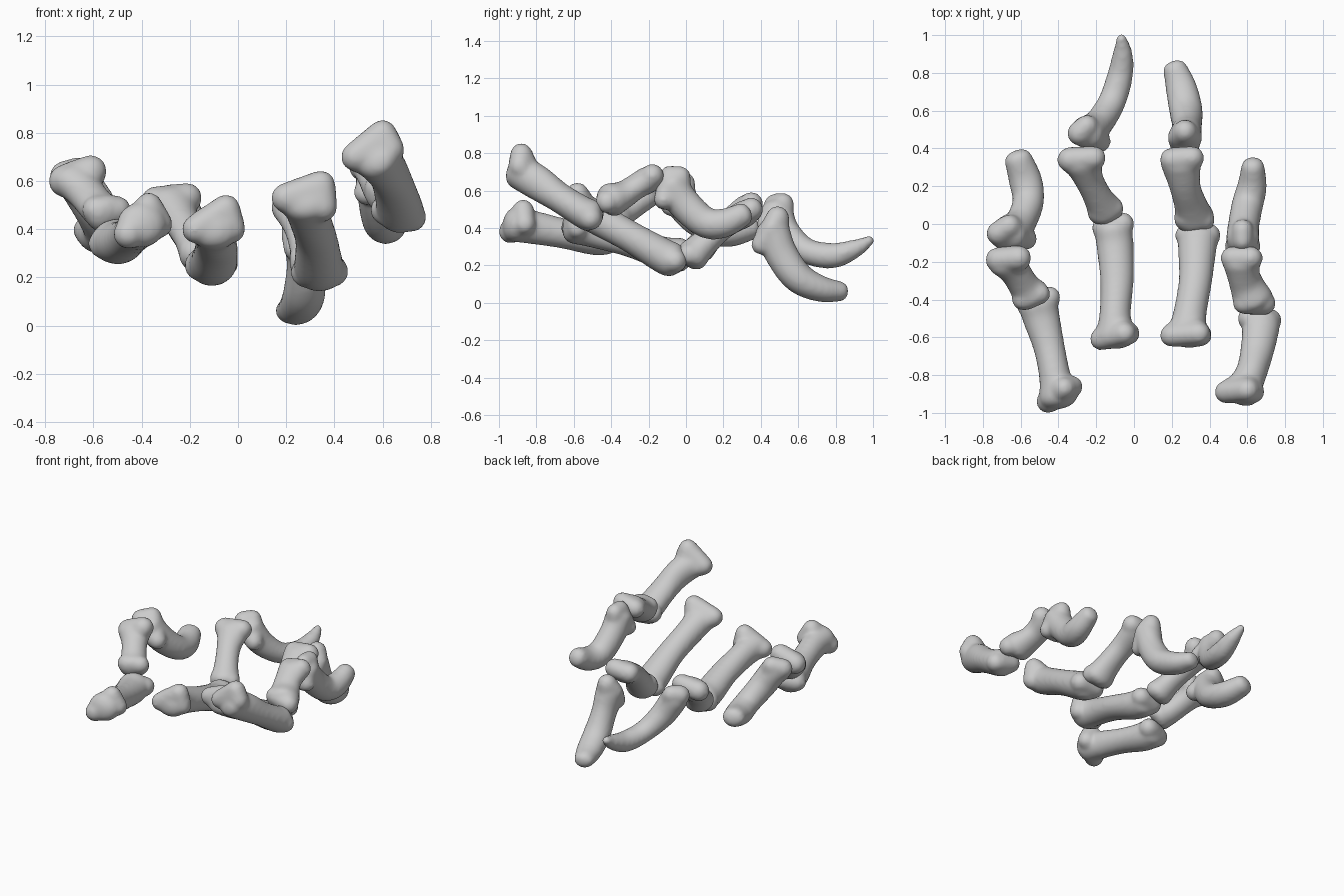
import bpy, bmesh
from math import cos, sin, pi, radians
from mathutils import Vector, Matrix

UP = Vector((0, 0, 1))


def spline(p, steps=6):
    """Catmull-Rom through points of (x, y, z, half width, half height)."""
    p = [Vector(q) for q in p]
    p = [2 * p[0] - p[1]] + p + [2 * p[-1] - p[-2]]
    out = []
    for i in range(1, len(p) - 2):
        a, b, c, d = p[i - 1:i + 3]
        for s in range(steps):
            t = s / steps
            out.append(0.5 * (2 * b + (c - a) * t + (2 * a - 5 * b + 4 * c - d) * t * t
                              + (3 * b - a - 3 * c + d) * t ** 3))
    return out + [p[-2]]


def add_joint_end(bm, balls):
    """Convex hull around balls (x, y, z, radius): a flared bone end."""
    hb = bmesh.new()
    for x, y, z, r in balls:
        bmesh.ops.create_uvsphere(hb, u_segments=14, v_segments=8, radius=r,
                                  matrix=Matrix.Translation((x, y, z)))
    bmesh.ops.delete(hb, geom=hb.faces[:], context='FACES_ONLY')
    bmesh.ops.delete(hb, geom=hb.edges[:], context='EDGES_FACES')
    bmesh.ops.convex_hull(hb, input=hb.verts[:])
    bmesh.ops.delete(hb, geom=[v for v in hb.verts if not v.link_faces], context='VERTS')
    tmp = bpy.data.meshes.new("hull")
    hb.to_mesh(tmp)
    hb.free()
    bm.from_mesh(tmp)
    bpy.data.meshes.remove(tmp)


def bone(name, spine, knobs, sides=20):
    """Lofted shaft with rounded ends, fused with flared ends around knobs."""
    bm = bmesh.new()
    pts = spline(spine)
    pos = [Vector(q[:3]) for q in pts]
    n = len(pts)
    rows = []
    for i, q in enumerate(pts):
        tan = (pos[min(i + 1, n - 1)] - pos[max(i - 1, 0)]).normalized()
        rows.append((pos[i], tan, q[3], q[4]))

    def cap(row, sign):
        c, t, w, h = row
        return [(c + t * sign * sin(radians(a)) * h * 0.6, t, w * cos(radians(a)), h * cos(radians(a)))
                for a in (25, 50, 70, 84)]
    rows = cap(rows[0], -1)[::-1] + rows + cap(rows[-1], 1)
    rings = []
    for c, t, w, h in rows:
        side = t.cross(UP).normalized()
        top = side.cross(t)
        rings.append([bm.verts.new(c + side * w * cos(2 * pi * k / sides) + top * h * sin(2 * pi * k / sides))
                      for k in range(sides)])
    for r0, r1 in zip(rings, rings[1:]):
        for k in range(sides):
            j = (k + 1) % sides
            bm.faces.new((r0[k], r0[j], r1[j], r1[k]))
    bm.faces.new(rings[0][::-1])
    bm.faces.new(rings[-1])
    # flared end at each end that has knobs
    for end, inner, other in ((0, 1, -1), (-1, -2, 0)):
        e, i, o = (Vector(spine[k][:3]) for k in (end, inner, other))
        near = [k for k in knobs if (Vector(k[:3]) - e).length < (Vector(k[:3]) - o).length]
        if near:
            r = min(spine[inner][3:]) * 0.8
            add_joint_end(bm, near + [(*e.lerp(i, 0.55), r)])
    bmesh.ops.recalc_face_normals(bm, faces=bm.faces)
    me = bpy.data.meshes.new(name)
    bm.to_mesh(me)
    bm.free()
    ob = bpy.data.objects.new(name, me)
    bpy.context.collection.objects.link(ob)
    rm = ob.modifiers.new("fuse", 'REMESH')
    rm.mode = 'VOXEL'
    rm.voxel_size = 0.012
    rm.use_smooth_shade = True
    sm = ob.modifiers.new("soften", 'SMOOTH')
    sm.factor = 0.5
    sm.iterations = 14
    dp = ob.modifiers.new("swell", 'DISPLACE')
    dp.mid_level = 0
    dp.strength = 0.009


# Outer left toe
bone("left_outer_near_bone",
     [(-.40, -.92, .42, .095, .085), (-.42, -.80, .40, .075, .08), (-.45, -.65, .37, .075, .072),
      (-.49, -.50, .345, .09, .08), (-.51, -.42, .35, .095, .085)],
     [(-.37, -.87, .495, .05), (-.455, -.94, .38, .055), (-.325, -.86, .42, .048),
      (-.45, -.39, .35, .055), (-.56, -.43, .34, .055)])
bone("left_outer_middle_bone",
     [(-.54, -.38, .46, .09, .075), (-.58, -.33, .49, .075, .065), (-.63, -.25, .55, .075, .065),
      (-.67, -.19, .60, .10, .07)],
     [(-.61, -.18, .64, .06), (-.72, -.19, .60, .06), (-.50, -.37, .48, .05), (-.59, -.40, .48, .05)])
bone("left_outer_claw_bone",
     [(-.66, -.05, .60, .09, .08), (-.60, .01, .49, .075, .08), (-.56, .12, .40, .075, .072),
      (-.575, .23, .375, .08, .068), (-.615, .35, .40, .065, .055)],
     [(-.72, -.05, .62, .055), (-.57, -.08, .52, .05), (-.66, -.01, .64, .052), (-.68, -.09, .57, .05)])

# Inner left toe
bone("left_inner_near_bone",
     [(-.10, -.60, .41, .10, .085), (-.10, -.48, .38, .075, .08), (-.09, -.30, .325, .08, .072),
      (-.10, -.12, .265, .09, .08), (-.11, -.03, .255, .09, .085)],
     [(-.05, -.58, .485, .052), (-.175, -.61, .40, .052), (-.025, -.58, .40, .05),
      (-.16, -.02, .25, .057), (-.06, 0, .26, .055)])
bone("left_inner_middle_bone",
     [(-.15, .07, .29, .09, .075), (-.19, .14, .36, .07, .06), (-.24, .24, .44, .07, .06),
      (-.27, .33, .51, .10, .065)],
     [(-.21, .35, .53, .055), (-.34, .34, .51, .06), (-.11, .08, .30, .05), (-.19, .06, .31, .05)])
bone("left_inner_claw_bone",
     [(-.25, .48, .49, .085, .08), (-.19, .53, .375, .07, .075), (-.12, .64, .28, .065, .06),
      (-.075, .78, .252, .06, .06), (-.06, .90, .288, .045, .042), (-.067, .99, .338, .018, .016)],
     [(-.29, .48, .52, .057), (-.18, .435, .42, .05), (-.25, .52, .53, .05)])

# Inner right toe
bone("right_inner_near_bone",
     [(.28, -.59, .52, .10, .08), (.295, -.48, .455, .08, .08), (.325, -.30, .355, .08, .075),
      (.335, -.12, .25, .095, .085), (.34, -.07, .23, .10, .085)],
     [(.345, -.58, .585, .052), (.195, -.59, .53, .052), (.355, -.59, .49, .05),
      (.28, -.06, .22, .055), (.395, -.06, .225, .057)])
bone("right_inner_middle_bone",
     [(.32, .03, .25, .10, .08), (.30, .10, .32, .08, .065), (.27, .20, .41, .075, .06),
      (.25, .32, .48, .10, .065)],
     [(.20, .34, .49, .057), (.31, .35, .50, .055), (.37, .02, .26, .052), (.27, .03, .28, .052)])
bone("right_inner_claw_bone",
     [(.27, .46, .39, .08, .085), (.28, .51, .26, .07, .08), (.275, .60, .135, .08, .075),
      (.25, .72, .075, .075, .062), (.215, .83, .06, .055, .045)],
     [(.27, .49, .455, .055), (.29, .40, .31, .045), (.24, .42, .32, .045), (.31, .46, .40, .045),
      (.23, .46, .40, .045)])

# Outer right toe
bone("right_outer_near_bone",
     [(.57, -.89, .70, .09, .085), (.62, -.79, .64, .075, .085), (.65, -.68, .565, .08, .072),
      (.67, -.56, .49, .09, .075), (.675, -.51, .465, .09, .08)],
     [(.60, -.88, .795, .052), (.485, -.89, .70, .052), (.635, -.89, .73, .05),
      (.61, -.50, .48, .055), (.72, -.51, .45, .055)])
bone("right_outer_middle_bone",
     [(.63, -.40, .55, .10, .085), (.60, -.33, .58, .085, .065), (.58, -.27, .62, .08, .06),
      (.57, -.20, .66, .095, .065)],
     [(.52, -.18, .66, .055), (.62, -.18, .68, .055), (.69, -.42, .54, .055), (.58, -.42, .57, .05)])
bone("right_outer_claw_bone",
     [(.575, -.08, .63, .08, .08), (.58, -.01, .53, .075, .08), (.60, .10, .432, .075, .075),
      (.625, .20, .425, .07, .07), (.63, .31, .475, .052, .055)],
     [(.575, -.03, .675, .048), (.53, -.12, .55, .043), (.62, -.12, .55, .043), (.575, -.09, .68, .045)])
